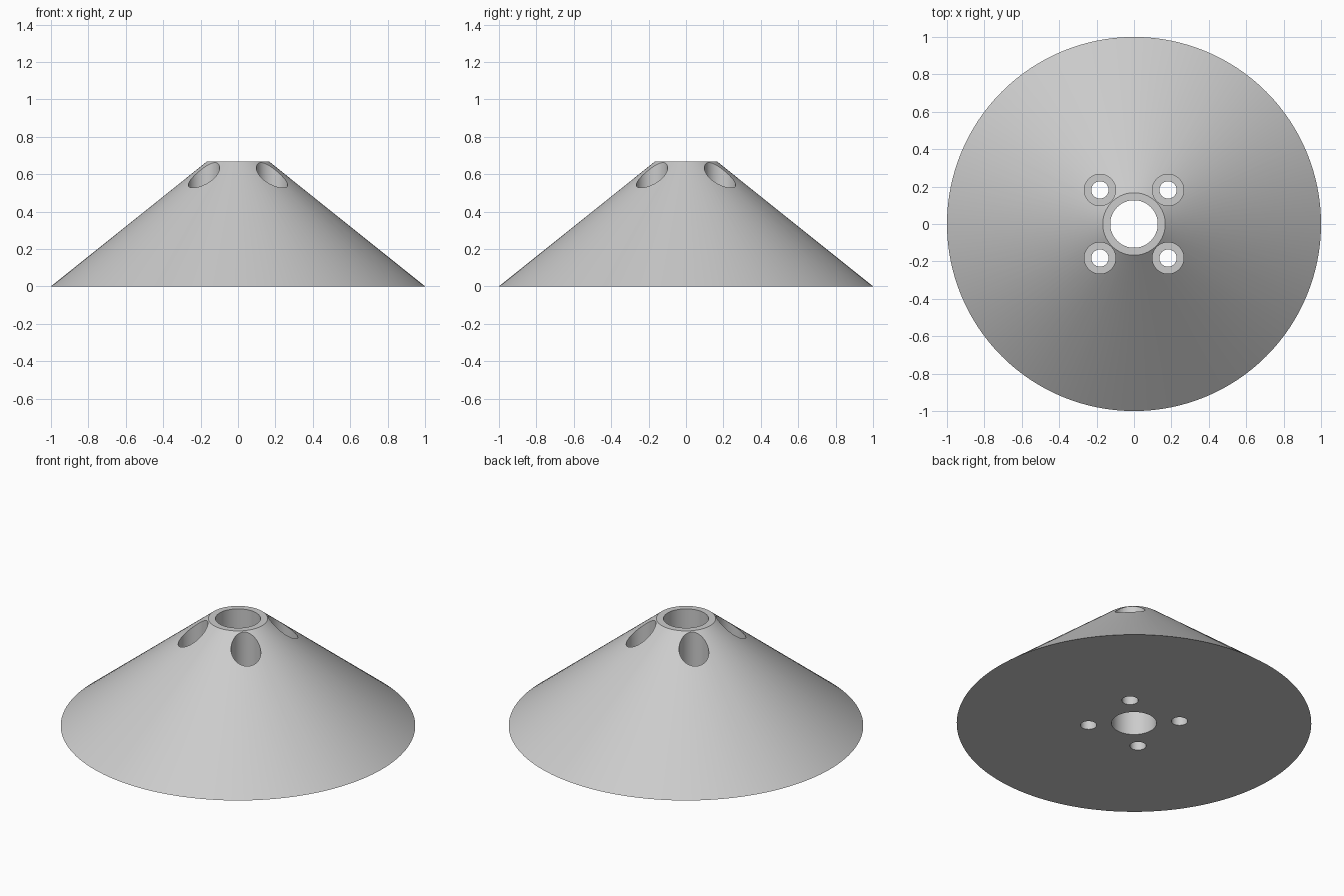
import bpy
import math

cube = bpy.data.objects.get("Cube")
if cube:
    bpy.data.objects.remove(cube, do_unlink=True)

HEIGHT = 0.667
BASE_R, TOP_R = 1.0, 0.167
BORE_R = 0.127
HOLE_R, RECESS_R = 0.046, 0.084
HOLE_OFFSET = 0.182
RECESS_FLOOR = 0.1

grey = bpy.data.materials.new("plain grey")
grey.use_nodes = True
colour = (0.6, 0.6, 0.6, 1.0)
grey.diffuse_color = colour
grey.node_tree.nodes["Principled BSDF"].inputs["Base Color"].default_value = colour


def frustum(name, r_low, r_high, z_low, z_high, x=0, y=0, sides=64):
    bpy.ops.mesh.primitive_cone_add(
        vertices=sides, radius1=r_low, radius2=r_high, depth=z_high - z_low,
        location=(x, y, (z_low + z_high) / 2))
    obj = bpy.context.object
    obj.name = name
    obj.data.materials.append(grey)
    return obj


def cut(body, cutter):
    bpy.context.view_layer.objects.active = body
    mod = body.modifiers.new("cut", "BOOLEAN")
    mod.operation = "DIFFERENCE"
    mod.solver = "EXACT"
    mod.object = cutter
    bpy.ops.object.modifier_apply(modifier=mod.name)
    bpy.data.objects.remove(cutter, do_unlink=True)


# Solid conical body
body = frustum("conical_body", BASE_R, TOP_R, 0, HEIGHT, sides=128)

# Central bore
cut(body, frustum("bore_cutter", BORE_R, BORE_R, -0.2, 1))

# Four screw holes, each with a wide recess sunk from above
for x in (-HOLE_OFFSET, HOLE_OFFSET):
    for y in (-HOLE_OFFSET, HOLE_OFFSET):
        cut(body, frustum("recess_cutter", RECESS_R, RECESS_R, RECESS_FLOOR, 1, x, y))
        cut(body, frustum("hole_cutter", HOLE_R, HOLE_R, -0.2, 0.8, x, y))

# Smooth walls with crisp rims
bpy.ops.object.select_all(action="DESELECT")
body.select_set(True)
bpy.context.view_layer.objects.active = body
bpy.ops.object.shade_smooth_by_angle(angle=math.radians(30))
